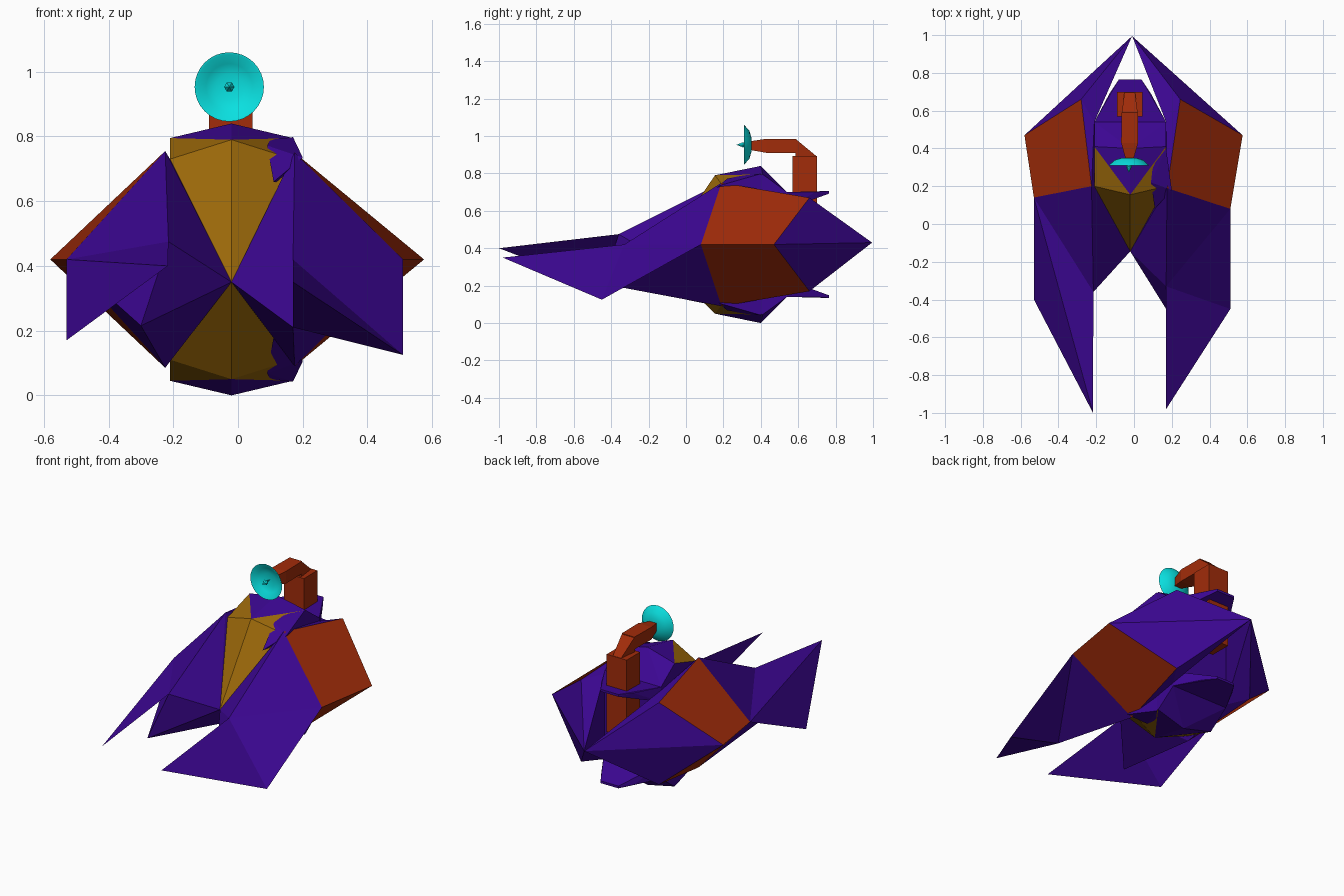
import bpy, bmesh, math

if "Cube" in bpy.data.objects:
    bpy.data.objects.remove(bpy.data.objects["Cube"])

MID = 0.42  # height of the horizontal symmetry plane


def material(name, rgb):
    m = bpy.data.materials.new(name)
    m.diffuse_color = (*rgb, 1)
    m.use_nodes = True
    m.node_tree.nodes["Principled BSDF"].inputs["Base Color"].default_value = m.diffuse_color
    return m


PURPLE = material("purple", (0.045, 0.002, 0.29))
ORANGE = material("orange", (0.36, 0.025, 0.003))
GOLD = material("gold", (0.33, 0.14, 0.003))
TEAL = material("teal", (0.003, 0.75, 0.75))


def finish(name, bm, mat):
    bmesh.ops.recalc_face_normals(bm, faces=bm.faces)
    me = bpy.data.meshes.new(name)
    bm.to_mesh(me)
    bm.free()
    me.materials.append(mat)
    ob = bpy.data.objects.new(name, me)
    bpy.context.collection.objects.link(ob)
    return ob


def flip(p):
    return (p[0], p[1], 2 * MID - p[2])


def panels(name, pts, faces, mat):
    """Flat panels by point letter; a lower-case letter is the point mirrored in z."""
    bm = bmesh.new()
    used = {}
    for f in faces.split():
        for c in f:
            if c not in used:
                used[c] = bm.verts.new(pts[c] if c in pts else flip(pts[c.upper()]))
        bm.faces.new([used[c] for c in f])
    return finish(name, bm, mat)


def hull(name, pts, mat):
    bm = bmesh.new()
    vs = [bm.verts.new(p) for p in pts]
    bmesh.ops.convex_hull(bm, input=vs)
    loose = [v for v in bm.verts if not v.link_faces]
    bmesh.ops.delete(bm, geom=loose, context='VERTS')
    return finish(name, bm, mat)


def rect(y, x0, x1, z0, z1):
    return [(x, y, z) for x in (x0, x1) for z in (z0, z1)]


def lathe(name, profile, cx, cz, n, mat):
    """Revolve (radius, y) points about an axis along y."""
    bm = bmesh.new()
    vs = [bm.verts.new((cx + r, y, cz)) for r, y in profile]
    es = [bm.edges.new(p) for p in zip(vs, vs[1:])]
    bmesh.ops.spin(bm, geom=vs + es, cent=(cx, 0, cz), axis=(0, 1, 0),
                   angle=2 * math.pi, steps=n)
    bmesh.ops.remove_doubles(bm, verts=bm.verts, dist=0.0005)
    return finish(name, bm, mat)


# Fuselage and canopies
N = (-0.02, -0.145, 0.35)
body = dict(K=(-0.02, 0.40, 0.84), C=(-0.02, 0.155, 0.79),
            L=(-0.21, 0.41, 0.795), R=(0.17, 0.41, 0.795),
            A=(-0.21, 0.20, 0.73), B=(0.17, 0.20, 0.73),
            D=(-0.21, 0.54, 0.70), E=(0.17, 0.54, 0.70), N=N)
panels("fuselage", body,
       "KLC KCR KLD KDE KER klc kcr kld kde ker "
       "LAD DAad dal RBE EBbe ber DEed", PURPLE)
panels("upper_canopy", body, "CLA CAN CRB CBN", GOLD)
body["n"] = N
panels("lower_canopy", body, "cla can crb cbn", GOLD)

# Rear jaw flaps
flap = [(-0.02 + s * x, y, z) for s in (-1, 1) for x, y, z in
        ((0.19, 0.54, 0.70), (0.19, 0.54, 0.61), (0.11, 0.69, 0.70),
         (0.06, 0.765, 0.706), (0.06, 0.765, 0.692))]
hull("upper_rear_flap", flap, PURPLE)
hull("lower_rear_flap", [flip(p) for p in flap], PURPLE)

# Wings: T/U inner pod corners, O/V outer pod corners, P blade tip, Q blade outer corner,
# I/S inner blade root, W tail tip, J inner tail root, A canopy corner
left = dict(T=(-0.225, 0.20, 0.755), U=(-0.28, 0.66, 0.67),
            O=(-0.53, 0.14, 0.42), V=(-0.58, 0.47, 0.42),
            P=(-0.217, -1.0, 0.40), Q=(-0.53, -0.40, 0.17),
            I=(-0.215, -0.36, 0.475), S=(-0.30, -0.445, 0.215),
            J=(-0.21, 0.54, 0.68), A=body["A"])
right = dict(T=(0.175, 0.19, 0.75), U=(0.245, 0.66, 0.67),
             O=(0.51, 0.08, 0.42), V=(0.575, 0.47, 0.42),
             P=(0.17, -0.98, 0.35), Q=(0.51, -0.45, 0.125),
             I=(0.17, -0.33, 0.42), S=(0.17, -0.45, 0.21),
             J=(0.17, 0.54, 0.68), A=body["B"])
blades = dict(left="OQP OPI PQI QOI IOS", right="OQI QPI OSQ QSP PSI")
for side, w in (("left", left), ("right", right)):
    w.update(N=N, W=(-0.01, 0.995, 0.43))
    panels(side + "_wing_pod", w, "TUVO tuVO", ORANGE)
    panels(side + "_wing_blade", w,
           blades[side] + " TOI OtS TIN ISN StN TAN taN", PURPLE)
    panels(side + "_tail_wedge", w, "UVW uVW TUJ JUW tuj juW JjW TAJ taj AJja", PURPLE)

# Wing root corner that pokes through the right of the canopy
root = [(0.09, 0.22, 0.772), (0.11, 0.08, 0.66), (0.10, 0.31, 0.79), (0.17, 0.40, 0.798),
        (0.20, 0.18, 0.735), (0.17, 0.40, 0.66)]
hull("upper_wing_root", root, PURPLE)
hull("lower_wing_root", [flip(p) for p in root], PURPLE)

# Antenna mast, elbow, arm and neck
hull("antenna_mast", rect(0.57, -0.09, 0.045, 0.42, 0.893)
     + rect(0.70, -0.09, 0.045, 0.42, 0.893), ORANGE)
hull("antenna_elbow", rect(0.585, -0.065, 0.02, 0.893, 0.985)
     + [(-0.05, 0.70, 0.89), (0.005, 0.70, 0.89)], ORANGE)
hull("antenna_arm", rect(0.59, -0.065, 0.02, 0.91, 0.985)
     + rect(0.43, -0.068, 0.022, 0.91, 0.985)
     + rect(0.345, -0.045, -0.002, 0.925, 0.972), ORANGE)

# Dish and feed
dish = lathe("dish", [(0, 0.352), (0.04, 0.349), (0.075, 0.339), (0.107, 0.31),
                      (0.10, 0.311), (0.072, 0.333), (0.04, 0.342), (0, 0.345)],
             -0.027, 0.953, 32, TEAL)
bpy.context.view_layer.objects.active = dish
dish.select_set(True)
bpy.ops.object.shade_smooth_by_angle(angle=math.radians(40))
lathe("dish_feed", [(0, 0.346), (0.005, 0.32), (0.016, 0.305), (0, 0.27)],
      -0.027, 0.953, 6, TEAL)
